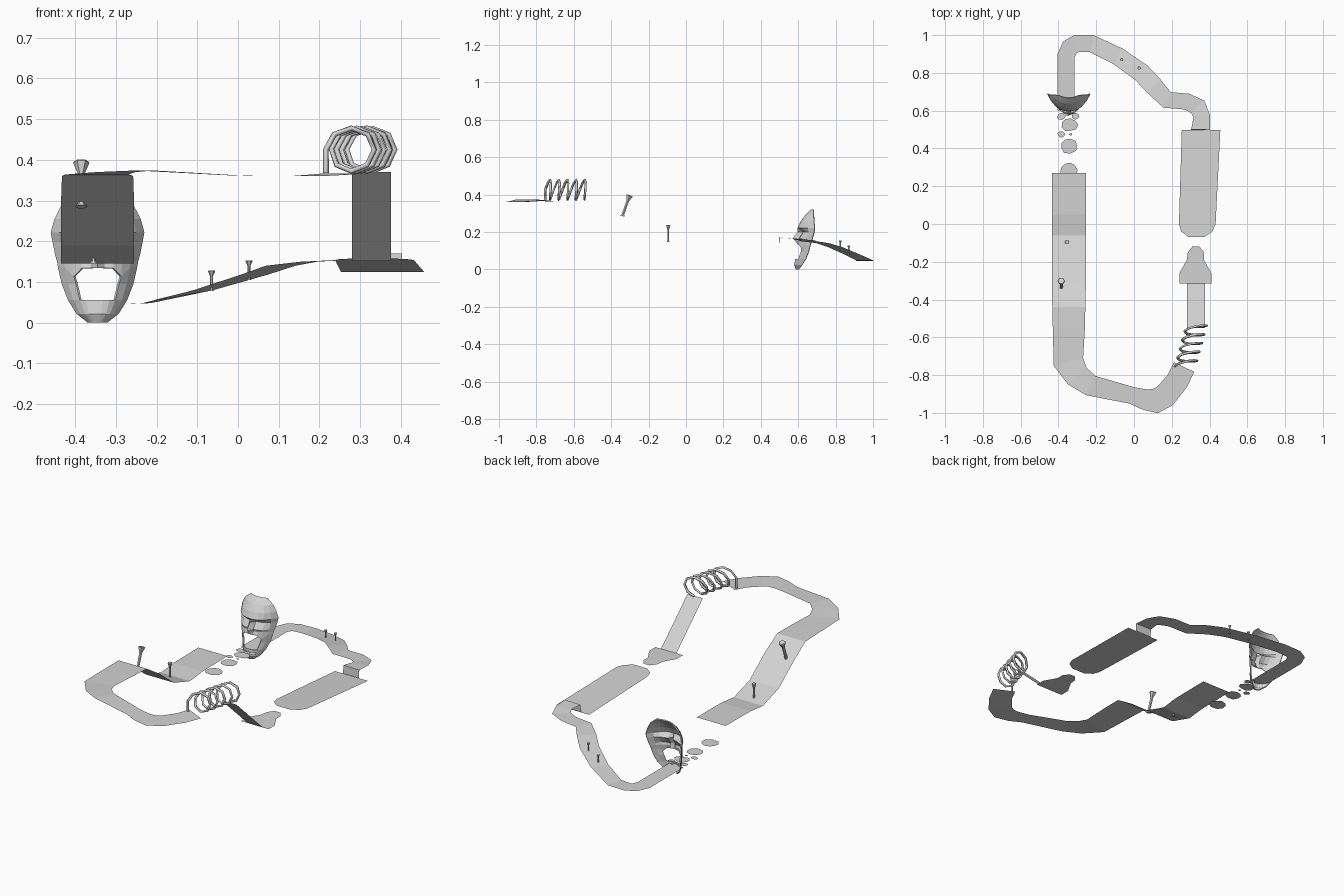
import bpy, math, random
from mathutils import Vector

if "Cube" in bpy.data.objects:
    bpy.data.objects.remove(bpy.data.objects["Cube"])
random.seed(4)

grey = bpy.data.materials.new("light_grey")
grey.use_nodes = True
colour = (0.65, 0.65, 0.65, 1)
grey.diffuse_color = colour
grey.node_tree.nodes["Principled BSDF"].inputs["Base Color"].default_value = colour


def make_object(name, verts, faces):
    mesh = bpy.data.meshes.new(name)
    mesh.from_pydata(verts, [], faces)
    mesh.materials.append(grey)
    mesh.update()
    obj = bpy.data.objects.new(name, mesh)
    bpy.context.collection.objects.link(obj)
    return obj


def strip(name, path):
    """Flat ribbon with mitred corners along (x, y, z, width) points."""
    points = [Vector(p[:3]) for p in path]
    verts = []
    for i, p in enumerate(points):
        before = (p - points[max(i - 1, 0)]).to_2d()
        after = (points[min(i + 1, len(points) - 1)] - p).to_2d()
        before = before if before.length > 0 else after
        after = after if after.length > 0 else before
        before, after = before.normalized(), after.normalized()
        along = (before + after).normalized()
        half = path[i][3] / 2 / max(along.dot(after), 0.5)
        side = Vector((-along.y, along.x, 0)) * half
        verts += [p - side, p + side]
    faces = [(2 * i, 2 * i + 2, 2 * i + 3, 2 * i + 1) for i in range(len(points) - 1)]
    return make_object(name, verts, faces)


def plate(name, outline, height):
    """Single flat face; height is a function of y."""
    verts = [(x, y, height(y)) for x, y in outline]
    return make_object(name, verts, [tuple(range(len(verts)))])


def lathe(name, base, axis, profile, sides=6):
    """Turned peg: profile is (radius, distance along axis)."""
    turn = Vector((0, 0, 1)).rotation_difference(Vector(axis))
    verts, faces = [], []
    for r, h in profile:
        for k in range(sides):
            a = math.tau * k / sides
            verts.append(Vector(base) + turn @ Vector((r * math.cos(a), r * math.sin(a), h)))
    for j in range(len(profile) - 1):
        for k in range(sides):
            n = (k + 1) % sides
            faces.append((j * sides + k, j * sides + n, (j + 1) * sides + n, (j + 1) * sides + k))
    faces.append(tuple(reversed(range(sides))))
    faces.append(tuple(range(len(verts) - sides, len(verts))))
    return make_object(name, verts, faces)


# Wide left track: flat end, dip, slope, then the front bend
X = -0.345
strip("front_track", [
    (X, .27, .16, .18), (X, .05, .158, .18), (X, -.06, .146, .18),
    (X, -.2, .19, .18), (X, -.33, .29, .18), (X, -.44, .36, .175),
    (X, -.55, .362, .17), (-.347, -.73, .364, .155), (-.3, -.805, .37, .13),
    (-.23, -.855, .374, .11), (-.01, -.908, .362, .09), (.06, -.93, .36, .11),
    (.115, -.937, .36, .125), (.165, -.91, .36, .125), (.23, -.83, .364, .12),
    (.265, -.757, .367, .12)])

# Rear track climbing from the mouth, ending in a short drop to the platform
strip("rear_track", [
    (-.36, .6, .045, .09), (-.36, .89, .045, .09), (-.34, .935, .045, .09),
    (-.305, .955, .045, .09), (-.225, .955, .048, .09), (-.085, .888, .08, .095),
    (.04, .8, .118, .1), (.105, .73, .14, .1), (.175, .657, .15, .085),
    (.28, .648, .155, .085), (.338, .62, .158, .09), (.358, .572, .165, .085),
    (.353, .5, .17, .1), (.353, .497, .126, .1)])

# Ramp below the spring
strip("spring_ramp", [(.328, -.55, .37, .095), (.328, -.315, .152, .095)])

# Landing plate and long tilted platform
plate("landing", [(.24, -.315), (.41, -.315), (.41, -.26), (.37, -.19), (.37, -.15),
                  (.345, -.118), (.31, -.118), (.285, -.15), (.28, -.19), (.24, -.26)],
      lambda y: 0.152)
plate("long_platform", [(.457, .497), (.253, .497), (.238, 0), (.25, -.04), (.29, -.07),
                        (.37, -.07), (.415, -.04), (.432, 0)],
      lambda y: 0.154 - 0.058 * y)

# Stepping stones
for i, (x, y, r) in enumerate([(X, .285, .05), (X, .415, .047), (-.34, .525, .042),
                               (-.385, .57, .022), (-.31, .57, .02), (-.355, .59, .02),
                               (-.385, .475, .02), (-.335, .475, .008)]):
    outline = []
    for k in range(9):
        a, s = math.tau * k / 9, r * random.uniform(0.85, 1.12)
        outline.append((x + s * math.cos(a), y + 0.85 * s * math.sin(a)))
    plate(f"stone_{i + 1}", outline, lambda y: 0.045)

# Pegs with flared heads
for name, base, axis, length, r in [
        ("slope_peg", (-.385, -.34, .285), (0, .35, 1), .118, .02),
        ("dip_peg", (-.355, -.095, .145), (0, 0, 1), .092, .013),
        ("rear_peg_low", (-.065, .87, .078), (0, 0, 1), .05, .009),
        ("rear_peg_high", (.027, .825, .105), (0, 0, 1), .048, .009)]:
    lathe(name, base, axis, [(r * .75, 0), (r * .4, length * .08), (r * .4, length * .72),
                             (r, length * .97), (r * .85, length)])

# Coil spring: leaning faceted helix that starts from a foot on the track
start, end = Vector((.272, -.75, .425)), Vector((.333, -.53, .425))
radius, lean, turns, steps = 0.053, 0.022, 4.75, 8
count = int(turns * steps)
across = Vector((end.y - start.y, start.x - end.x, 0)).normalized()
along = (end - start).normalized()
coil = []
for i in range(count + 1):
    a = math.tau * i / steps
    centre = start.lerp(end, i / count) - along * lean * math.cos(a + 0.6)
    coil.append(centre - across * radius * math.cos(a)
                + Vector((0, 0, radius * math.sin(a))))
coil.insert(0, Vector((coil[0].x, coil[0].y, .368)))
curve = bpy.data.curves.new("spring", "CURVE")
curve.dimensions = "3D"
curve.bevel_depth = 0.007
curve.bevel_resolution = 0
curve.use_fill_caps = True
spline = curve.splines.new("POLY")
spline.points.add(len(coil) - 1)
for point, p in zip(spline.points, coil):
    point.co = (*p, 1)
curve.materials.append(grey)
spring = bpy.data.objects.new("spring", curve)
bpy.context.collection.objects.link(spring)

# Mask: rows of (z, half width, centre y, edge y), open mouth, hollow back
rows = [(0, .024, .588, .605), (.022, .052, .578, .62), (.056, .073, .585, .64),
        (.095, .088, .6, .655), (.134, .097, .597, .665), (.152, .1, .603, .67),
        (.165, .104, .603, .675), (.2, .111, .61, .685), (.222, .115, .597, .688),
        (.255, .106, .612, .684), (.29, .088, .637, .682), (.32, .052, .668, .68)]
columns = [-1, -.82, -.6, -.4, -.17, 0, .17, .4, .6, .82, 1]
NOSE = {5: .02, 6: .033, 7: .014}
MOUTH_ROWS, MOUTH_TOP, CHEEK_ROW, EYE_ROW = (2, 3), 4, 6, 7
verts, faces = [], []
for j, (z, half, front, edge) in enumerate(rows):
    for u in columns:
        c = abs(u)
        y = front + (edge - front) * c ** 2.6
        if c == 0:
            y -= NOSE.get(j, 0)
        if j == EYE_ROW and .1 < c < .7:
            y += 0.014
        if j == CHEEK_ROW and .3 < c < .7:
            y -= 0.006
        # Round the upper corners of the mouth
        drop = 0.02 if j == MOUTH_TOP and c == .6 else 0
        verts.append((X + u * half, y, z - drop))
n = len(columns)
for j in range(len(rows) - 1):
    for i in range(n - 1):
        if not (j in MOUTH_ROWS and 2 <= i < n - 3):
            a = j * n + i
            faces.append((a, a + 1, a + n + 1, a + n))
mask = make_object("mask", verts, faces)
shell = mask.modifiers.new("thickness", "SOLIDIFY")
shell.thickness = 0.006
shell.offset = -1
